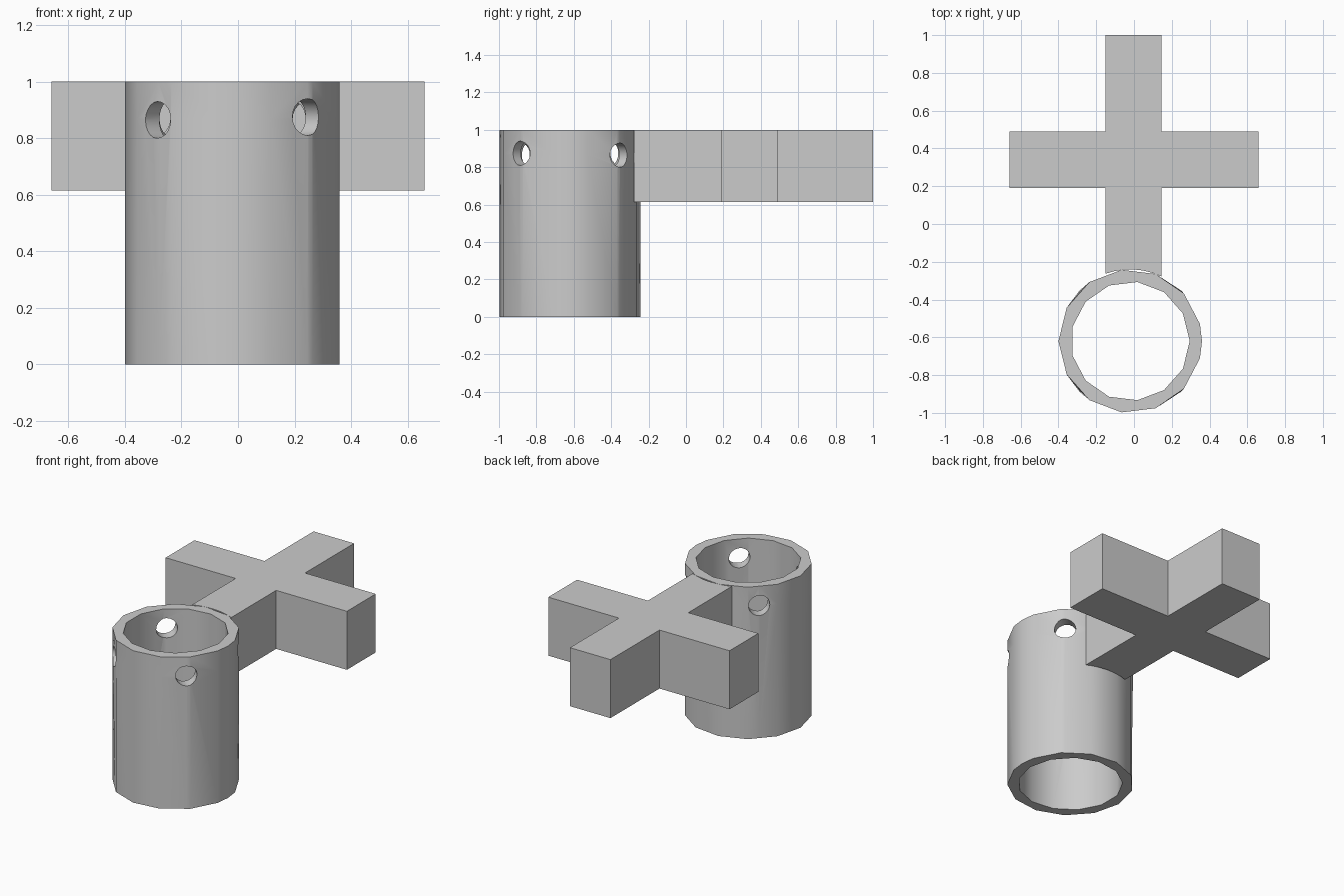
import bpy, bmesh, math
from mathutils import Matrix, Vector

if "Cube" in bpy.data.objects:
    bpy.data.objects.remove(bpy.data.objects["Cube"])

CX, CY, R_OUT, R_IN, SIDES = -0.02, -0.62, 0.38, 0.315, 13
HOLE_Z = 0.87

grey = bpy.data.materials.new("light grey")
grey.diffuse_color = (0.6, 0.6, 0.6, 1)
grey.use_nodes = True
grey.node_tree.nodes["Principled BSDF"].inputs["Base Color"].default_value = grey.diffuse_color


def finish(bm, name, mat=True):
    bmesh.ops.recalc_face_normals(bm, faces=bm.faces)
    me = bpy.data.meshes.new(name)
    bm.to_mesh(me)
    bm.free()
    ob = bpy.data.objects.new(name, me)
    bpy.context.collection.objects.link(ob)
    if mat:
        me.materials.append(grey)
    return ob


def polar(r, a, z):
    return Vector((CX + r * math.cos(a), CY + r * math.sin(a), z))


def chord_radius(a):
    """Radius of the outer polygon (corner at 180 degrees) at angle a."""
    step = math.tau / SIDES
    off = (a - math.pi) % step - step / 2
    return R_OUT * math.cos(step / 2) / math.cos(off)


# Hollow tube: faceted outside, slightly fuller around the holes
diagonals = [math.radians(d) for d in (45, 135, 225, 315)]
angles = [(math.pi + i * math.tau / SIDES) % math.tau for i in range(SIDES)]
angles = sorted(angles + diagonals + [0.0])
bm = bmesh.new()


def outer_ring(z):
    return [bm.verts.new(polar(
        chord_radius(a) if a in diagonals and z != HOLE_Z else R_OUT, a, z))
        for a in angles]


def inner_ring(z):
    return [bm.verts.new(polar(R_IN, i * math.tau / SIDES, z)) for i in range(SIDES)]


def bridge(a, b):
    n = len(a)
    for i in range(n):
        bm.faces.new((a[i], a[(i + 1) % n], b[(i + 1) % n], b[i]))


def ring_edges(ring):
    return [bm.edges.get((ring[i], ring[i - 1])) for i in range(len(ring))]


outer = [outer_ring(z) for z in (0, HOLE_Z, 1)]
inner = [inner_ring(z) for z in (0, 1)]
bridge(outer[0], outer[1])
bridge(outer[1], outer[2])
bridge(inner[0], inner[1])
for o, i in ((outer[0], inner[0]), (outer[2], inner[1])):
    bmesh.ops.triangle_fill(bm, use_beauty=True, edges=ring_edges(o) + ring_edges(i))
bmesh.ops.triangulate(bm, faces=[f for f in bm.faces if len(f.verts) > 3])
tube = finish(bm, "tube")

# Two crossing drills make the four round holes near the rim
for k, (deg, z) in enumerate(((45, 0.865), (135, 0.875))):
    bm = bmesh.new()
    bmesh.ops.create_cone(
        bm, cap_ends=True, segments=20, radius1=0.065, radius2=0.065, depth=1.2,
        matrix=Matrix.Translation((CX, CY, z))
        @ Matrix.Rotation(math.radians(deg), 4, 'Z')
        @ Matrix.Rotation(math.pi / 2, 4, 'Y'))
    drill = finish(bm, "hole_cutter_%d" % (k + 1), mat=False)
    mod = tube.modifiers.new("hole", 'BOOLEAN')
    mod.object, mod.operation, mod.solver = drill, 'DIFFERENCE', 'EXACT'
    bpy.context.view_layer.objects.active = tube
    bpy.ops.object.modifier_apply(modifier=mod.name)
    bpy.data.objects.remove(drill)

bpy.ops.object.select_all(action='DESELECT')
tube.select_set(True)
bpy.context.view_layer.objects.active = tube
bpy.ops.object.shade_smooth_by_angle(angle=math.radians(32))

# Cross-shaped handle whose near arm ends in an arc that hugs the tube
XL, XR, Y0, Y1, W = -0.15, 0.145, 0.19, 0.49, 0.66
a0, a1 = math.acos((XR - CX) / R_OUT), math.acos((XL - CX) / R_OUT)
arc = [polar(R_OUT, a1 + (a0 - a1) * i / 6, 0).to_2d() for i in range(7)]
outline = [tuple(p) for p in arc] + [
    (XR, Y0), (W, Y0), (W, Y1), (XR, Y1), (XR, 1), (XL, 1),
    (XL, Y1), (-W, Y1), (-W, Y0), (XL, Y0)]
bm = bmesh.new()
base = bm.faces.new([bm.verts.new((x, y, 0.615)) for x, y in outline])
top = bmesh.ops.extrude_face_region(bm, geom=[base], use_keep_orig=True)
bmesh.ops.translate(bm, vec=(0, 0, 0.385),
                    verts=[v for v in top["geom"] if isinstance(v, bmesh.types.BMVert)])
finish(bm, "cross_handle")
